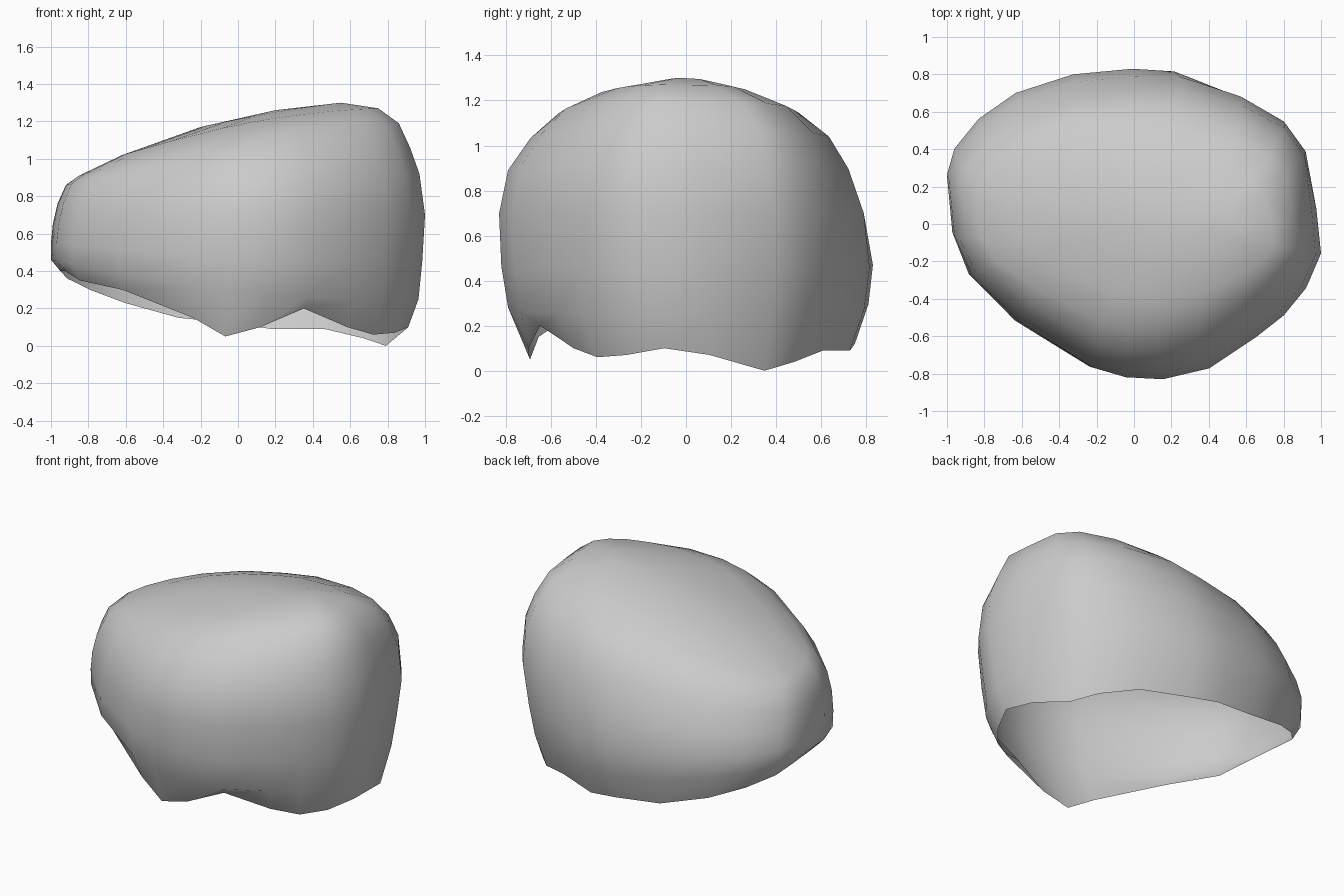
import bpy, bmesh

if "Cube" in bpy.data.objects:
    bpy.data.objects.remove(bpy.data.objects["Cube"])

# Plan outline, counter-clockwise from the right, with the height of the lower rim
outline = [(1, -.14), (.97, .1), (.9, .4), (.78, .56), (.55, .7), (.23, .82), (0, .83), (-.32, .8),
           (-.63, .7), (-.83, .56), (-.96, .4), (-1, .26), (-.97, -.05), (-.88, -.27), (-.63, -.52),
           (-.23, -.77), (-.05, -.82), (.15, -.83), (.4, -.77), (.65, -.6), (.8, -.48), (.92, -.33)]
rim_z = [.1, .07, .0, .04, .09, .09, .12, .15, .23, .3, .36, .4, .4, .35, .3,
         .15, .05, .1, .2, .1, .06, .07]

# Tilted rings going up: xmin, xmax, ymin, ymax, z at left, z at right, crown, skew
rings = [(-1, .965, -.79, .81, .46, .25, -.06, -.04),
         (-1, .985, -.82, .83, .55, .45, -.03, -.02),
         (-.99, 1, -.83, .79, .65, .70, .02, .04),
         (-.965, .97, -.79, .71, .76, .92, .04, .09),
         (-.92, .92, -.69, .62, .86, 1.06, .06, .10),
         (-.85, .86, -.57, .48, .91, 1.19, .07, .10),
         (-.62, .75, -.40, .29, 1.02, 1.27, .05, .06),
         (-.2, .55, -.15, .12, 1.17, 1.30, .01, .02)]

bm = bmesh.new()
n = len(outline)


def place(x0, x1, y0, y1, z_at, skew=0):
    """Fit the plan outline into a box; skew pushes the back right corner out."""
    verts = []
    for i, (px, py) in enumerate(outline):
        u, v = px, py / .83
        d = skew * max(0, u * v) * (1 if u > 0 else .5)
        x = (x0 + x1) / 2 + u * (x1 - x0) / 2 + d
        y = (y0 + y1) / 2 + v * (y1 - y0) / 2 + d
        verts.append(bm.verts.new((x, y, z_at(i, u))))
    return verts


def bridge(a, b):
    for i in range(n):
        j = (i + 1) % n
        bm.faces.new((a[i], a[j], b[j], b[i]))


def cap(ring, co):
    c = bm.verts.new(co)
    for i in range(n):
        bm.faces.new((ring[i], ring[(i + 1) % n], c))


# Open shell: rim, then the walls and crown
last = place(-.95, .91, -.70, .75, lambda i, u: rim_z[i], -.06)
for x0, x1, y0, y1, zl, zr, crown, skew in rings:
    ring = place(x0, x1, y0, y1,
                 lambda i, u: zl + (zr - zl) * (u + 1) / 2 + crown * (1 - u * u), skew)
    bridge(last, ring)
    last = ring
cap(last, (.2, -.02, 1.26))

for f in bm.faces:
    f.smooth = True
mesh = bpy.data.meshes.new("shell")
bm.to_mesh(mesh)
bm.free()
bpy.context.collection.objects.link(bpy.data.objects.new("shell", mesh))
